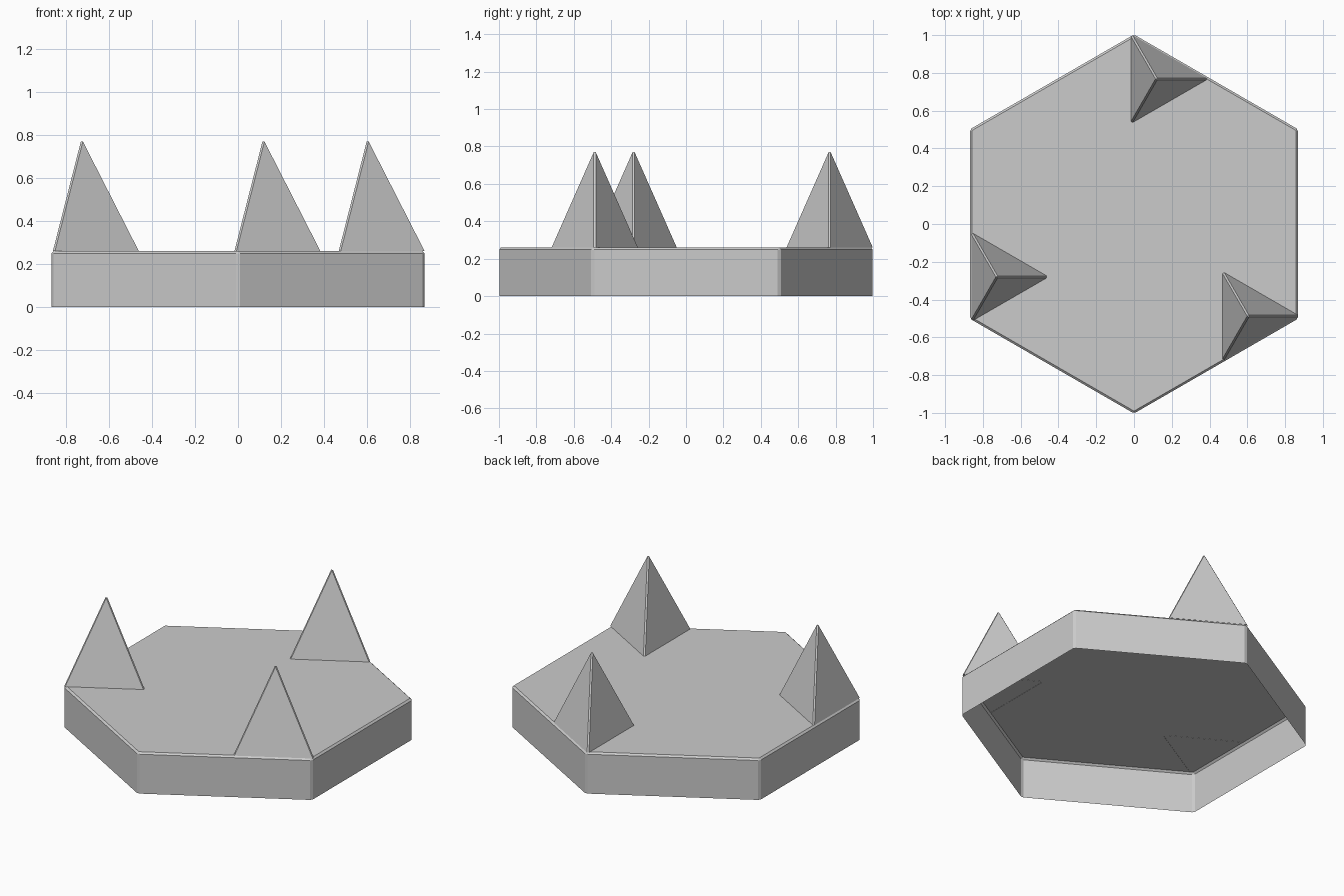
import bpy, bmesh
from math import sin, cos, pi, radians
from mathutils import Vector

if "Cube" in bpy.data.objects:
    bpy.data.objects.remove(bpy.data.objects["Cube"])


def make_object(name, bm):
    bmesh.ops.recalc_face_normals(bm, faces=bm.faces)
    mesh = bpy.data.meshes.new(name)
    bm.to_mesh(mesh)
    bm.free()
    obj = bpy.data.objects.new(name, mesh)
    bpy.context.collection.objects.link(obj)
    return obj


def ring(bm, n, radius, start, z):
    return [bm.verts.new((radius * cos(start + 2 * pi * i / n),
                          radius * sin(start + 2 * pi * i / n), z)) for i in range(n)]


def bevel_inner(bm, width):
    edges = [e for e in bm.edges if len(e.link_faces) == 2]
    bmesh.ops.bevel(bm, geom=edges, offset=width, segments=1,
                    affect='EDGES', profile=0.5)


# Hexagonal base: thin-walled cap, open underneath, with chamfered edges
bm = bmesh.new()
low = ring(bm, 6, 1.003, pi / 2, 0)
top = ring(bm, 6, 1.003, pi / 2, 0.26)
for i in range(6):
    j = (i + 1) % 6
    bm.faces.new((low[i], low[j], top[j], top[i]))
bm.faces.new(top)
bevel_inner(bm, 0.011)
make_object("hex_base", bm)

# Three three-sided spikes on alternate corners
centre = Vector((0.12, 0.768))
for k in range(3):
    bm = bmesh.new()
    foot = ring(bm, 3, 0.273, 0, 0)
    tip = bm.verts.new((0, 0, 0.535))
    for i in range(3):
        bm.faces.new((foot[i], foot[(i + 1) % 3], tip))
    bevel_inner(bm, 0.01)
    spike = make_object(f"spike_{k + 1}", bm)
    a = radians(120 * k)
    spike.location = (centre.x * cos(a) - centre.y * sin(a),
                      centre.x * sin(a) + centre.y * cos(a), 0.259)
    spike.rotation_euler.z = a
